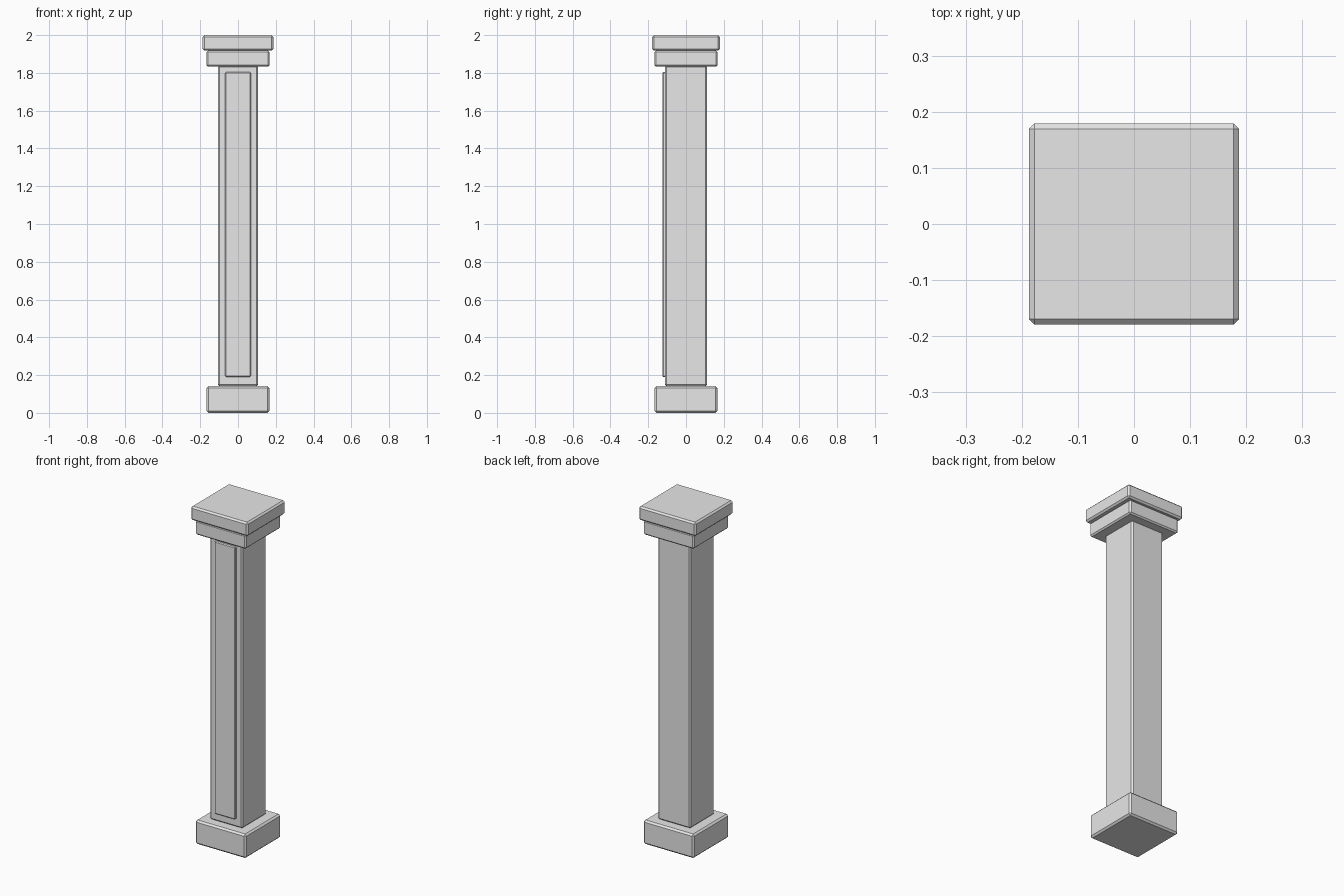
import bpy
import bmesh
from mathutils import Vector

cube = bpy.data.objects.get("Cube")
if cube:
    bpy.data.objects.remove(cube, do_unlink=True)

STONE = (0.8, 0.8, 0.8, 1.0)
stone = bpy.data.materials.new("pale_stone")
stone.use_nodes = True
stone.diffuse_color = STONE
stone.node_tree.nodes["Principled BSDF"].inputs["Base Color"].default_value = STONE


def chamfered_block(name, low, high, chamfer):
    """Box between two corners with every edge chamfered flat."""
    low, high = Vector(low), Vector(high)
    size = high - low
    bm = bmesh.new()
    bmesh.ops.create_cube(bm, size=1)
    bmesh.ops.scale(bm, vec=size, verts=bm.verts)
    bmesh.ops.bevel(bm, geom=bm.edges[:], offset=chamfer, segments=1,
                    affect='EDGES', profile=0.5)
    mesh = bpy.data.meshes.new(name)
    bm.to_mesh(mesh)
    bm.free()
    mesh.materials.append(stone)
    obj = bpy.data.objects.new(name, mesh)
    obj.location = (low + high) / 2
    bpy.context.collection.objects.link(obj)
    return obj


def centred_block(name, half_x, half_y, bottom, top, chamfer):
    return chamfered_block(name, (-half_x, -half_y, bottom),
                           (half_x, half_y, top), chamfer)


# Stacked parts of the pillar
centred_block("base", 0.166, 0.166, 0, 0.142, 0.01)
centred_block("shaft", 0.107, 0.112, 0.142, 1.838, 0.008)
centred_block("lower_capital", 0.166, 0.166, 1.833, 1.918, 0.008)
centred_block("upper_capital", 0.187, 0.179, 1.918, 2, 0.0095)

# Raised panel on the front of the shaft
chamfered_block("front_panel", (-0.068, -0.125, 0.19),
                (0.068, -0.1, 1.805), 0.005)
